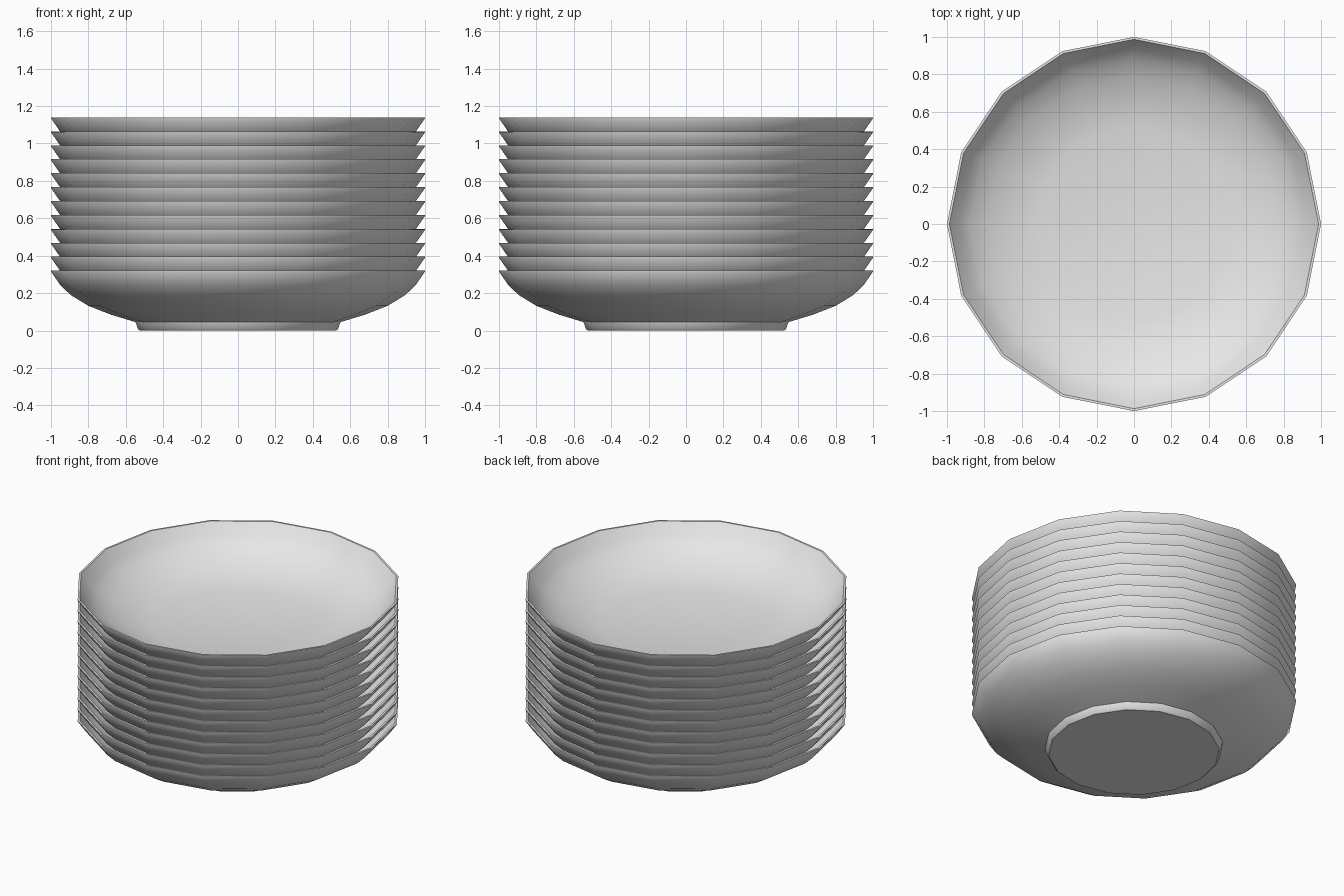
import bpy, bmesh
from math import radians, tau
from mathutils import Vector

cube = bpy.data.objects.get("Cube")
if cube:
    bpy.data.objects.remove(cube, do_unlink=True)

SIDES = 16
BOWLS = 12
SPACING = 0.0745

# Plain off-white glaze
glaze = bpy.data.materials.new("light_grey_glaze")
glaze.use_nodes = True
colour = (0.8, 0.8, 0.8, 1)
glaze.diffuse_color = colour
glaze.node_tree.nodes["Principled BSDF"].inputs["Base Color"].default_value = colour

# Half section: underside, foot, outer wall, rim, inner wall, inner floor
profile = [
    (0, 0), (0.525, 0), (0.535, 0.008), (0.548, 0.045),
    (0.68, 0.085), (0.80, 0.132), (0.895, 0.19), (0.95, 0.243), (1.0, 0.315),
    (1.0, 0.32), (0.987, 0.32),
    (0.935, 0.25), (0.88, 0.2), (0.79, 0.15), (0.67, 0.105), (0.52, 0.072), (0, 0.072),
]


def turned_mesh(name, points):
    """Spin a half section round the z axis into a closed mesh."""
    bm = bmesh.new()
    verts = [bm.verts.new((r, 0, z)) for r, z in points]
    edges = [bm.edges.new(pair) for pair in zip(verts, verts[1:])]
    bmesh.ops.spin(bm, geom=verts + edges, cent=Vector(), axis=Vector((0, 0, 1)),
                   angle=tau, steps=SIDES)
    bmesh.ops.remove_doubles(bm, verts=bm.verts, dist=0.0005)
    bmesh.ops.recalc_face_normals(bm, faces=bm.faces)
    mesh = bpy.data.meshes.new(name)
    bm.to_mesh(mesh)
    bm.free()
    return mesh


# Bottom bowl, smooth with crisp rim and foot
mesh = turned_mesh("bowl", profile)
mesh.materials.append(glaze)
first = bpy.data.objects.new("bowl_1", mesh)
bpy.context.collection.objects.link(first)
bpy.ops.object.select_all(action='DESELECT')
first.select_set(True)
bpy.context.view_layer.objects.active = first
bpy.ops.object.shade_smooth_by_angle(angle=radians(35))

# Remaining bowls nested in the stack
for i in range(1, BOWLS):
    bowl = first.copy()
    bowl.name = f"bowl_{i + 1}"
    bowl.location.z = i * SPACING
    bpy.context.collection.objects.link(bowl)
